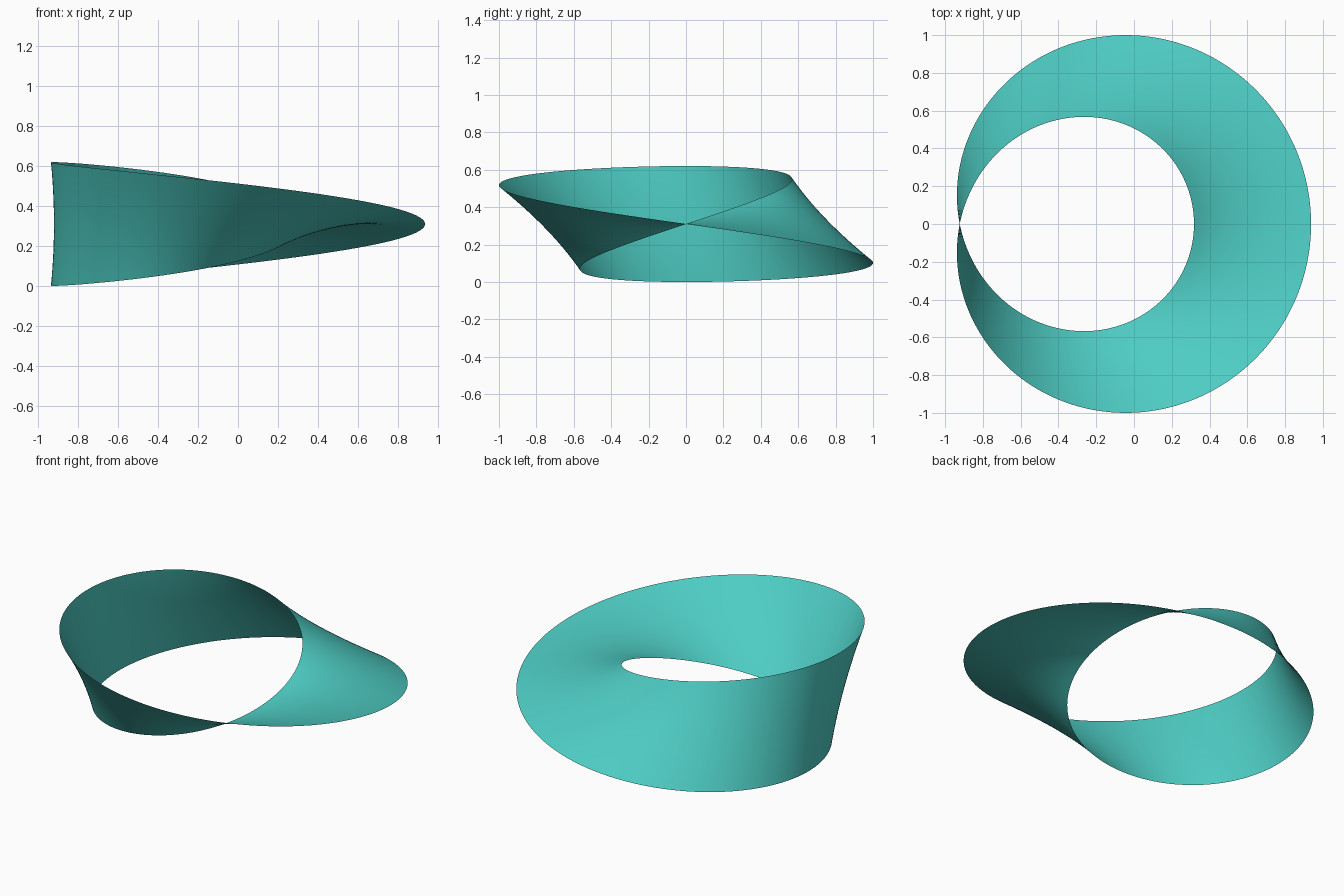
import bpy, bmesh
from math import sin, cos, pi

cube = bpy.data.objects.get("Cube")
if cube:
    bpy.data.objects.remove(cube, do_unlink=True)

RADIUS = 0.775       # centre line of the band
HALF = 0.31          # half the band's width
SHIFT = -0.1475      # centres the bounding box on x
AROUND, ACROSS = 240, 16

# Flat teal material
teal = bpy.data.materials.new("teal")
teal.use_nodes = True
colour = (0.076, 0.61, 0.552, 1)
teal.diffuse_color = colour
bsdf = next(n for n in teal.node_tree.nodes if n.type == "BSDF_PRINCIPLED")
bsdf.inputs["Base Color"].default_value = colour


def band_point(angle, v):
    """Point on the band: the cross line makes half a turn per lap."""
    r = RADIUS + v * cos(angle / 2)
    return (SHIFT + r * cos(angle), r * sin(angle), HALF - v * sin(angle / 2))


# Half-twisted band, its ends meeting where the band stands upright
bm = bmesh.new()
rows = []
for i in range(AROUND + 1):
    angle = -pi + 2 * pi * i / AROUND
    rows.append([bm.verts.new(band_point(angle, HALF * (2 * j / ACROSS - 1)))
                 for j in range(ACROSS + 1)])
for a, b in zip(rows, rows[1:]):
    for j in range(ACROSS):
        face = bm.faces.new((a[j], a[j + 1], b[j + 1], b[j]))
        face.smooth = True

mesh = bpy.data.meshes.new("twisted_band")
bm.to_mesh(mesh)
bm.free()
mesh.materials.append(teal)
band = bpy.data.objects.new("twisted_band", mesh)
bpy.context.collection.objects.link(band)
